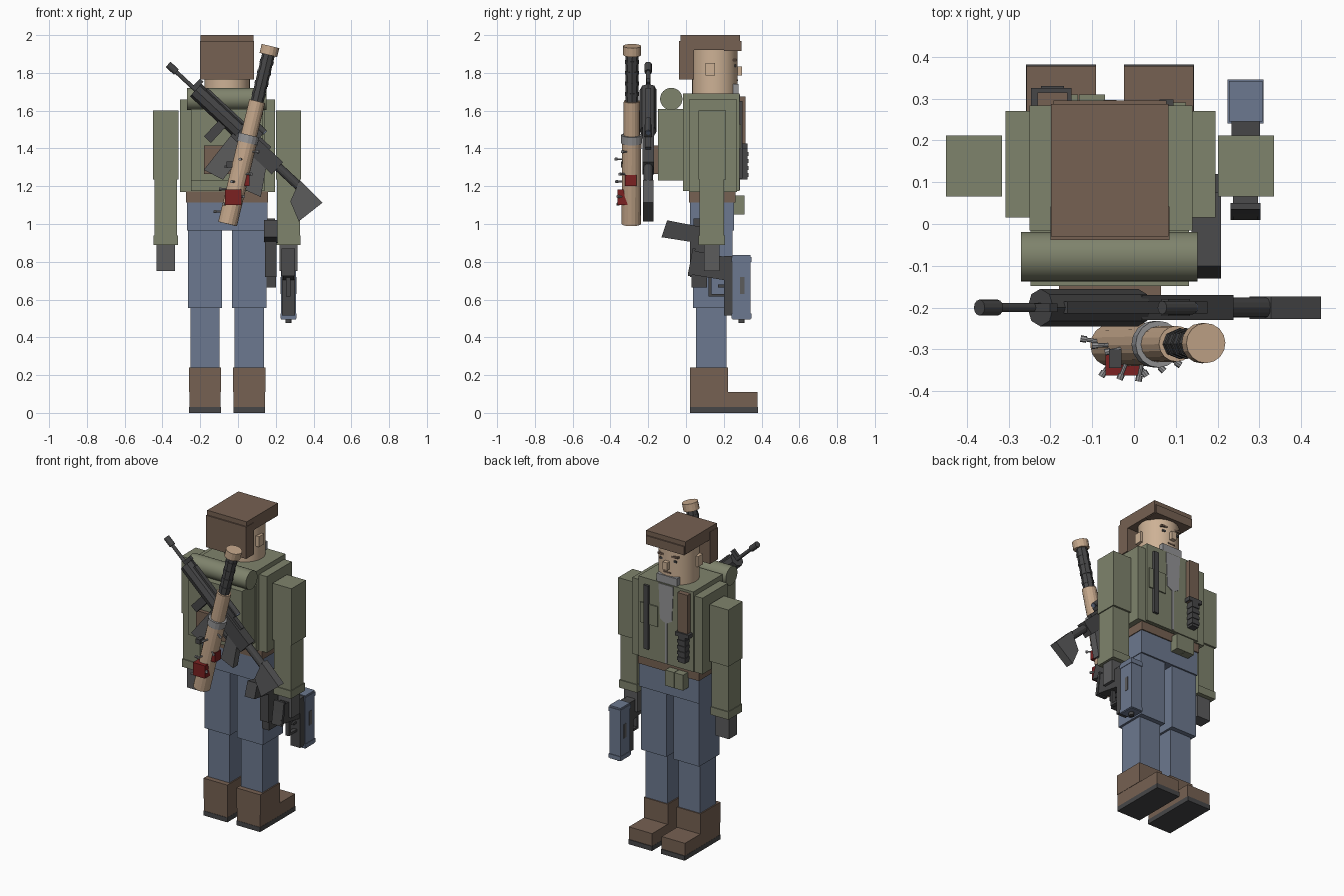
import bpy, bmesh, math
from mathutils import Vector

if "Cube" in bpy.data.objects:
    bpy.data.objects.remove(bpy.data.objects["Cube"])


def material(name, *srgb):
    m = bpy.data.materials.new(name)
    col = [(c / 255) ** 2.2 for c in srgb] + [1]
    m.use_nodes = True
    m.diffuse_color = col
    m.node_tree.nodes["Principled BSDF"].inputs["Base Color"].default_value = col
    return m


green = material("olive cloth", 126, 130, 108)
denim = material("denim blue", 108, 120, 142)
brown = material("brown leather", 117, 97, 83)
skin = material("skin", 204, 176, 148)
tan = material("tan tube", 196, 166, 138)
dark = material("gunmetal", 72, 72, 73)
grey = material("glove grey", 92, 92, 93)
light = material("light grey", 146, 146, 148)
red = material("red", 122, 38, 38)


def finish(name, bm, mat, smooth=False):
    bmesh.ops.recalc_face_normals(bm, faces=bm.faces)
    me = bpy.data.meshes.new(name)
    bm.to_mesh(me)
    bm.free()
    me.materials.append(mat)
    ob = bpy.data.objects.new(name, me)
    bpy.context.collection.objects.link(ob)
    if smooth:
        bpy.ops.object.select_all(action="DESELECT")
        ob.select_set(True)
        bpy.context.view_layer.objects.active = ob
        bpy.ops.object.shade_smooth_by_angle(angle=math.radians(40))
    return ob


def box(name, x, y, z, mat):
    bm = bmesh.new()
    for v in bmesh.ops.create_cube(bm, size=1)["verts"]:
        v.co = [r[0] if c < 0 else r[1] for c, r in zip(v.co, (x, y, z))]
    return finish(name, bm, mat)


def rod(name, a, b, r, mat, sides=16, smooth=False):
    a, b = Vector(a), Vector(b)
    bm = bmesh.new()
    bmesh.ops.create_cone(bm, cap_ends=True, segments=sides, radius1=r, radius2=r,
                          depth=(b - a).length)
    bm.transform((b - a).to_track_quat("Z", "Y").to_matrix().to_4x4())
    bmesh.ops.translate(bm, verts=bm.verts, vec=(a + b) / 2)
    return finish(name, bm, mat, smooth)


def prism(name, pts, lo, hi, mat, axis="y"):
    # Extrude a side profile along x (points are y, z) or y (points are x, z)
    place = (lambda p, k: (p[0], k, p[1])) if axis == "y" else (lambda p, k: (k, p[0], p[1]))
    bm = bmesh.new()
    face = bm.faces.new([bm.verts.new(place(p, lo)) for p in pts])
    ext = bmesh.ops.extrude_face_region(bm, geom=[face])["geom"]
    shift = Vector(place((0, 0), hi - lo))
    bmesh.ops.translate(bm, vec=shift, verts=[v for v in ext if isinstance(v, bmesh.types.BMVert)])
    return finish(name, bm, mat)


CX = -0.0575


def span(centre, half):
    return (centre - half, centre + half)


# Legs, boots and arms on both sides
for side, s in (("right", -1), ("left", 1)):
    leg, arm = CX + s * 0.117, CX + s * 0.325
    for part, half, y, z, mat in (
            ("sole", .084, (.02, .382), (0, .03), dark),
            ("boot_foot", .083, (.022, .378), (.03, .11), brown),
            ("boot_ankle", .085, (.02, .222), (.11, .24), brown),
            ("shin", .077, (.053, .215), (.24, .56), denim),
            ("thigh", .091, (.037, .245), (.555, .97), denim)):
        box(f"{side}_{part}", span(leg, half), y, z, mat)
    for part, half, y, z, mat in (
            ("upper_arm", .067, (.066, .212), (1.235, 1.6), green),
            ("forearm", .06, (.072, .2), (.935, 1.24), green),
            ("cuff", .064, (.066, .206), (.89, .94), green),
            ("glove", .048, (.095, .178), (.75, .89), grey)):
        box(f"{side}_{part}", span(arm, half), y, z, mat)
    # Face features
    box(f"{side}_ear", span(CX + s * .123, .012), (.103, .153), (1.785, 1.852), skin)
    box(f"{side}_eye", span(CX + s * .045, .014), (.24, .266), (1.832, 1.845), dark)
    box(f"{side}_eyebrow", span(CX + s * .048, .022), (.24, .27), (1.862, 1.874), brown)

# Hips, belt and torso
box("hips", (-.27, .155), (.02, .255), (.965, 1.115), denim)
box("belt", (-.275, .16), (.015, .262), (1.115, 1.172), brown)
box("jacket_sides", (-.307, .195), (.015, .27), (1.17, 1.66), green)
box("jacket_core", (-.25, .14), (-.015, .283), (1.175, 1.69), green)
for x in (-.165, -.1):
    box("belt_pouch", span(x, .031), (.255, .31), (1.05, 1.15), green)

# Chest details
prism("shirt", [(-.11, 1.685), (-.005, 1.685), (-.015, 1.46), (-.05, 1.44), (-.05, 1.18),
                (-.065, 1.18), (-.065, 1.44), (-.1, 1.46)], .28, .287, light)
box("chest_strap", span(.078, .017), (.275, .298), (1.24, 1.65), dark)
box("chest_pocket", (.0, .125), (.27, .291), (1.4, 1.53), green)
box("knife_sheath", span(-.195, .036), (.28, .315), (1.4, 1.675), brown)
box("knife_guard", span(-.198, .048), (.28, .325), (1.4, 1.425), dark)
box("knife_handle", span(-.195, .024), (.282, .325), (1.235, 1.4), dark)
for i in range(4):
    box("knife_grip_ring", span(-.195, .028), (.28, .33), span(1.26 + i * .037, .01), dark)

# Head and hair
rod("head", (CX, .153, 1.67), (CX, .153, 1.94), .12, skin, 32, True)
box("nose", span(CX, .016), (.26, .297), (1.785, 1.835), skin)
box("mouth", span(CX, .025), (.25, .276), (1.757, 1.766), brown)
box("chin_beard", span(CX, .072), (.2, .279), (1.675, 1.74), light)
box("hair_top", (-.198, .083), (-.03, .287), (1.92, 2), brown)
box("hair_fringe", (-.193, .078), (.2, .295), (1.915, 1.97), brown)
box("hair_back", (-.2, .085), (-.038, .042), (1.765, 1.97), brown)

# Backpack, bedroll and rear pouch
box("backpack", (-.248, .132), (-.148, .0), (1.23, 1.61), green)
rod("bedroll", (-.27, -.078, 1.662), (.152, -.078, 1.662), .059, green, 32, True)
box("rear_pouch", (-.18, .065), (-.172, -.145), (1.265, 1.415), brown)

# Slung rifle, laid out in its own frame: t along the barrel, u upward
RY = -.2


def gun(t, u):
    return (-.37 + .73 * t + .68 * u, 1.845 - .68 * t + .73 * u)


def gun_rod(name, t0, t1, r, mat, u=0, sides=12):
    (x0, z0), (x1, z1) = gun(t0, u), gun(t1, u)
    rod(name, (x0, RY, z0), (x1, RY, z1), r, mat, sides)


def gun_plate(name, pts, half, mat):
    prism(name, [gun(*p) for p in pts], RY - half, RY + half, mat)


def gun_box(name, t, u, half, mat):
    gun_plate(name, [(t[0], u[0]), (t[1], u[0]), (t[1], u[1]), (t[0], u[1])], half, mat)


gun_rod("rifle_muzzle", 0, .06, .019, dark)
gun_rod("rifle_barrel", .05, .24, .011, dark)
gun_box("rifle_front_sight", (.175, .2), (0, .06), .01, dark)
gun_rod("rifle_handguard", .2, .52, .045, dark, 0, 8)
gun_box("rifle_top_rail", (.24, .7), (.035, .052), .014, dark)
gun_box("rifle_receiver", (.5, .8), (-.052, .036), .03, dark)
gun_box("rifle_rear_sight", (.55, .62), (.05, .075), .02, dark)
gun_rod("rifle_scope", .52, .62, .016, dark, .085)
gun_rod("rifle_scope_lens", .62, .625, .014, denim, .085)
gun_rod("rifle_stock_tube", .78, .97, .024, dark)
gun_plate("rifle_stock", [(.93, .028), (1.1, .022), (1.075, -.137), (.97, -.09)], .027, grey)
gun_plate("rifle_magazine", [(.5, -.04), (.61, -.04), (.63, -.25), (.52, -.28)], .02, grey)
gun_plate("rifle_grip", [(.66, -.04), (.75, -.04), (.84, -.18), (.75, -.21)], .024, grey)
gun_box("rifle_foregrip", (.4, .45), (-.15, -.03), .02, dark)
gun_box("rifle_trigger_guard", (.6, .69), (-.1, -.088), .012, dark)

# Shoulder launcher, laid out along its leaning axis
LOW, HIGH = Vector((-.055, -.29, 1.0)), Vector((.172, -.285, 1.942))


def tube(name, a, b, r, mat, sides=16):
    rod(name, LOW.lerp(HIGH, a), LOW.lerp(HIGH, b), r, mat, sides)


tube("launcher_rear_tube", 0, .48, .051, tan)
tube("launcher_ring", .455, .5, .056, light)
tube("launcher_front_tube", .49, .69, .043, tan)
tube("launcher_grip", .68, .96, .034, dark, 8)
for i in range(4):
    tube("launcher_grip_ring", .72 + i * .06, .74 + i * .06, .037, dark, 8)
tube("launcher_cap", .95, 1, .048, tan)
box("launcher_red_label", (-.068, .018), (-.362, -.3), (1.1, 1.182), red)
box("launcher_red_side", (.02, .062), (-.322, -.262), (1.2, 1.26), red)
box("launcher_trigger", (-.06, -.03), (-.345, -.3), (1.3, 1.33), dark)
for i in range(9):
    # Small pegs fanning out around the tube
    p = LOW.lerp(HIGH, .07 + i * .042)
    ang = math.radians(170 + (i * 67) % 190)
    d = Vector((math.cos(ang), math.sin(ang), 0))
    rod("launcher_peg", p + d * .04, p + d * .08, .005, light, 8)
    rod("launcher_peg_head", p + d * .076, p + d * .09, .008, light, 8)

# Holstered pistol on the left thigh
box("holster", (.142, .205), (.02, .12), (.72, .97), dark)
box("holster_tip", (.15, .2), (.03, .11), (.665, .73), dark)
prism("holstered_grip", [(-.1, 1.02), (.075, .985), (.06, .9), (-.13, .93)],
      .138, .208, dark, "x")
box("holstered_hammer", (.155, .195), (.04, .11), (.96, 1.03), dark)

# Large pistol held muzzle down in the left hand
GX = .267
box("pistol_slide", span(GX, .04), (.245, .342), (.495, .835), denim)
for z in (.5, .8):
    box("pistol_slide_band", span(GX, .043), (.24, .346), (z, z + .025), denim)
box("pistol_port", span(GX, .042), (.285, .31), (.63, .72), grey)
box("pistol_frame", span(GX, .034), (.2, .247), (.515, .83), dark)
rod("pistol_muzzle", (GX, .295, .475), (GX, .295, .5), .016, dark)
prism("pistol_grip", [(.035, .86), (.01, .735), (.22, .7), (.235, .82)],
      GX - .03, GX + .03, dark, "x")
prism("pistol_grip_base", [(.035, .87), (.05, .87), (.03, .725), (.01, .725)],
      GX - .036, GX + .036, dark, "x")
box("trigger_guard_front", span(GX, .012), (.12, .21), (.615, .63), dark)
box("trigger_guard_side", span(GX, .012), (.12, .135), (.62, .72), dark)
box("pistol_trigger", span(GX, .008), (.17, .205), (.665, .68), dark)
